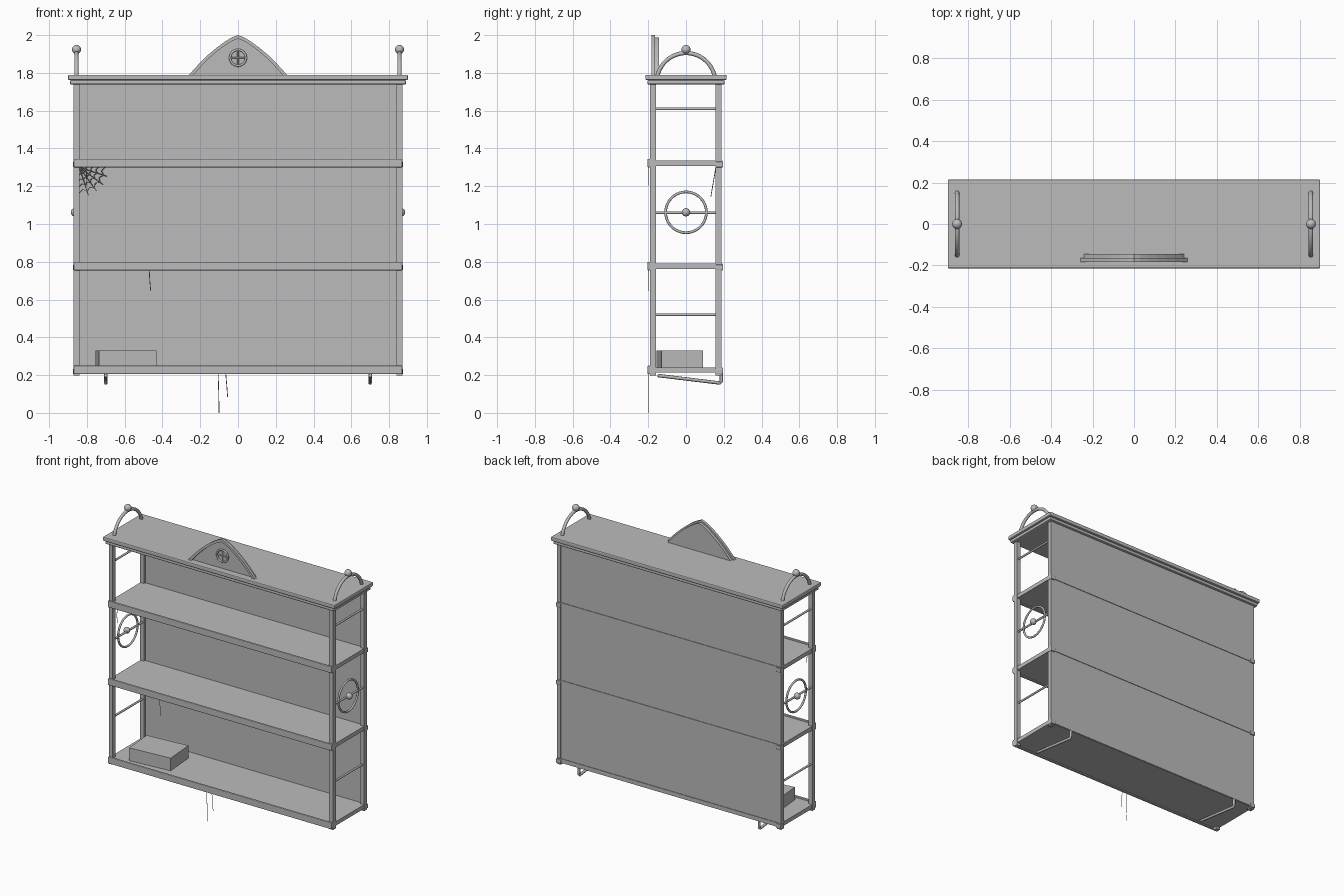
import bpy, bmesh, math
from mathutils import Vector, Matrix

if "Cube" in bpy.data.objects:
    bpy.data.objects.remove(bpy.data.objects["Cube"])

grey = bpy.data.materials.new("plain_grey")
grey.diffuse_color = (0.5, 0.5, 0.5, 1)
grey.use_nodes = True
grey.node_tree.nodes["Principled BSDF"].inputs["Base Color"].default_value = grey.diffuse_color


def finish(name, bm, smooth=False, bevel=0.0):
    bmesh.ops.recalc_face_normals(bm, faces=bm.faces)
    me = bpy.data.meshes.new(name)
    bm.to_mesh(me)
    bm.free()
    me.materials.append(grey)
    ob = bpy.data.objects.new(name, me)
    bpy.context.collection.objects.link(ob)
    if bevel:
        mod = ob.modifiers.new("bevel", "BEVEL")
        mod.width = bevel
        mod.segments = 2
    if smooth:
        bpy.ops.object.select_all(action='DESELECT')
        ob.select_set(True)
        bpy.context.view_layer.objects.active = ob
        bpy.ops.object.shade_smooth_by_angle(angle=math.radians(40))
    return ob


def box(name, lo, hi, bevel=0.0, turn=0.0):
    lo, hi = Vector(lo), Vector(hi)
    bm = bmesh.new()
    m = (Matrix.Translation((lo + hi) / 2) @ Matrix.Rotation(turn, 4, 'Z')
         @ Matrix.Diagonal((*(hi - lo), 1)))
    bmesh.ops.create_cube(bm, size=1, matrix=m)
    return finish(name, bm, bevel=bevel)


def ball(name, pos, r):
    bm = bmesh.new()
    bmesh.ops.create_uvsphere(bm, u_segments=20, v_segments=12, radius=r,
                              matrix=Matrix.Translation(pos))
    return finish(name, bm, smooth=True)


def rods(name, paths, r, sides=10, closed=False):
    """Tubes along lists of points, joined in one object."""
    bm = bmesh.new()
    for path in paths:
        pts = [Vector(p) for p in path]
        n = len(pts)
        rings = []
        for i, p in enumerate(pts):
            a = pts[(i - 1) % n] if closed else pts[max(i - 1, 0)]
            b = pts[(i + 1) % n] if closed else pts[min(i + 1, n - 1)]
            t = (b - a).normalized()
            # paths that stay in a plane of constant x keep x as the side axis
            ref = Vector((1, 0, 0)) if abs(t.x) < 0.9 else Vector((0, 1, 0))
            if max(q.y for q in pts) - min(q.y for q in pts) < 1e-6:
                ref = Vector((0, 1, 0))
                if abs(t.y) > 0.9:
                    ref = Vector((1, 0, 0))
            u = t.cross(ref).normalized()
            v = t.cross(u)
            rings.append([bm.verts.new(p + r * (u * math.cos(k * math.tau / sides)
                                                + v * math.sin(k * math.tau / sides)))
                          for k in range(sides)])
        for i in range(n if closed else n - 1):
            A, B = rings[i], rings[(i + 1) % n]
            for k in range(sides):
                j = (k + 1) % sides
                bm.faces.new((A[k], A[j], B[j], B[k]))
        if not closed:
            bm.faces.new(rings[0])
            bm.faces.new(rings[-1])
    return finish(name, bm, smooth=sides > 4)


def arc(x, z, r, a0, a1, n, y=0.0):
    """Arc in the plane of constant x."""
    return [(x, y + r * math.cos(a0 + (a1 - a0) * i / n),
             z + r * math.sin(a0 + (a1 - a0) * i / n)) for i in range(n + 1)]


# Shelves with moulded front edges and end rails
for name, z in (("bottom", 0.205), ("lower", 0.755), ("upper", 1.30)):
    box(name + "_shelf", (-0.868, -0.19, z + 0.008), (0.868, 0.192, z + 0.036))
    box(name + "_shelf_front_edge", (-0.87, -0.205, z), (0.87, -0.188, z + 0.045), 0.005)
    for s in (-1, 1):
        box(name + "_shelf_back_corner", (s * 0.855 - 0.018, 0.155, z),
            (s * 0.855 + 0.018, 0.197, z + 0.03), 0.004)

# Back panel and roof slabs
box("back_panel", (-0.86, 0.172, 0.21), (0.86, 0.188, 1.75))
box("cornice", (-0.89, -0.205, 1.738), (0.89, 0.205, 1.762), 0.008)
box("top_board", (-0.90, -0.215, 1.762), (0.90, 0.215, 1.79), 0.006)

for s in (-1, 1):
    x = s * 0.855
    # Corner posts
    for name, y in (("front_post", -0.174), ("back_post", 0.173)):
        box(name, (x - 0.015, y - 0.016, 0.197), (x + 0.015, y + 0.016, 1.75))
    # Side rungs, ring and ball
    rods("side_rungs", [[(x, -0.165, z), (x, 0.165, z)] for z in (0.52, 1.06, 1.61)], 0.007)
    rods("side_ring", [arc(x, 1.062, 0.108, 0, math.tau, 40)[:-1]], 0.007, closed=True)
    ball("side_ring_ball", (s * 0.863, 0, 1.062), 0.022)
    # Roof arch with finial
    rods("roof_arch", [arc(x, 1.75, 0.155, 0.22, math.pi - 0.22, 28)], 0.011)
    ball("roof_finial", (x, 0, 1.924), 0.024)
    # Bent rod under the bottom shelf
    rods("under_bracket", [[(s * 0.70, -0.15, 0.198), (s * 0.70, 0.18, 0.158),
                            (s * 0.70, 0.187, 0.165), (s * 0.70, 0.187, 0.21)]], 0.009)

# Pediment: pointed plate with a raised rim and round window
HALF = [(0.26, 1.788), (0.235, 1.817), (0.20, 1.855), (0.16, 1.894), (0.115, 1.932),
        (0.07, 1.965), (0.03, 1.989)]


def outline(k):
    side = [(px * k, 1.788 + (pz - 1.788) * k) for px, pz in HALF]
    return side + [(0, 1.788 + 0.212 * k)] + [(-px, pz) for px, pz in reversed(side)]


bm = bmesh.new()
face = bm.faces.new([bm.verts.new((px, -0.168, pz)) for px, pz in outline(0.94)])
ext = bmesh.ops.extrude_face_region(bm, geom=[face])
bmesh.ops.translate(bm, vec=(0, 0.024, 0),
                    verts=[g for g in ext["geom"] if isinstance(g, bmesh.types.BMVert)])
finish("pediment_plate", bm)

bm = bmesh.new()
loops = [[bm.verts.new((px, y, pz)) for px, pz in outline(k)]
         for k, y in ((1, -0.164), (1, -0.183), (0.91, -0.183), (0.91, -0.164))]
for a in range(4):
    A, B = loops[a], loops[(a + 1) % 4]
    for i in range(len(A) - 1):
        bm.faces.new((A[i], A[i + 1], B[i + 1], B[i]))
for end in (0, -1):
    bm.faces.new([l[end] for l in loops])
finish("pediment_rim", bm)

rods("pediment_window_ring", [[(0.042 * math.cos(i * math.tau / 32), -0.172,
                                1.88 + 0.042 * math.sin(i * math.tau / 32))
                               for i in range(32)]], 0.006, closed=True)
rods("pediment_window_bars", [[(-0.04, -0.171, 1.88), (0.04, -0.171, 1.88)],
                              [(0, -0.171, 1.84), (0, -0.171, 1.92)]], 0.004)

# Slightly turned box on the bottom shelf
box("storage_box", (-0.7455, -0.143, 0.241), (-0.4395, 0.078, 0.33), turn=math.radians(4.6))

# Hanging threads
rods("hanging_threads", [
    [(-0.105, -0.197, 0.21), (-0.102, -0.197, 0.1), (-0.10, -0.197, 0.0)],
    [(-0.065, -0.197, 0.21), (-0.06, -0.197, 0.15), (-0.055, -0.197, 0.085)],
    [(-0.47, -0.197, 0.76), (-0.467, -0.197, 0.70), (-0.462, -0.197, 0.645)],
    [(-0.80, -0.197, 1.305), (-0.802, -0.197, 1.26), (-0.80, -0.197, 1.205)]], 0.002, 4)


# Cobweb in the upper left corner: spokes and sagging cross threads
def web(r, a):
    dz = r * math.sin(a)
    return (-0.84 + r * math.cos(a), 0.158 - 0.17 * dz, 1.30 - dz)


angles = [i * math.pi / 10 for i in range(6)]
paths = [[web(0, a), web(0.155, a)] for a in angles]
for r in (0.04, 0.07, 0.10, 0.135):
    for a, b in zip(angles, angles[1:]):
        paths.append([web(r, a), web(r * 0.88, (a + b) / 2), web(r, b)])
rods("cobweb", paths, 0.002, 4)
